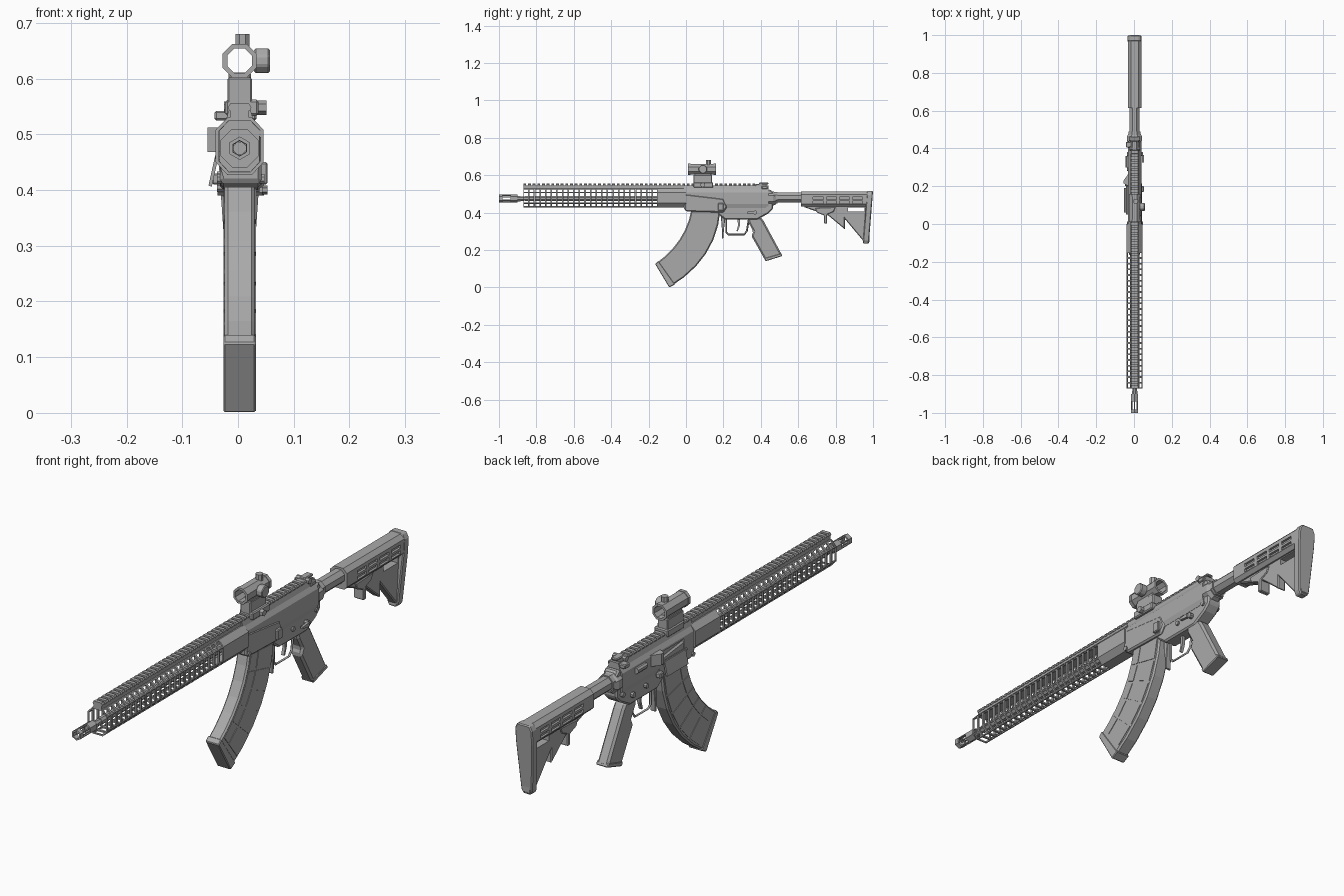
import bpy, bmesh, math
from mathutils import Vector

cube = bpy.data.objects.get("Cube")
if cube:
    bpy.data.objects.remove(cube, do_unlink=True)

CX = 0.003   # centre line of the body
CZ = 0.475   # bore height

grey = bpy.data.materials.new("gunmetal_grey")
grey.use_nodes = True
grey.diffuse_color = (0.4, 0.4, 0.4, 1)
grey.node_tree.nodes["Principled BSDF"].inputs["Base Color"].default_value = (0.4, 0.4, 0.4, 1)


def finish(name, bm, bevel=0):
    bmesh.ops.recalc_face_normals(bm, faces=bm.faces)
    me = bpy.data.meshes.new(name)
    bm.to_mesh(me)
    bm.free()
    me.materials.append(grey)
    ob = bpy.data.objects.new(name, me)
    bpy.context.collection.objects.link(ob)
    if bevel:
        mod = ob.modifiers.new("bevel", "BEVEL")
        mod.width, mod.segments, mod.limit_method = bevel, 1, "ANGLE"
    return ob


def add_prism(bm, pts, a, b, axis):
    """Extrude a profile from a to b: (y, z) along x, (x, z) along y, (x, y) along z."""
    def place(p, t):
        u, v = p
        return {"x": (CX + t, u, v), "y": (CX + u, t, v), "z": (CX + u, v, t)}[axis]
    lo = [bm.verts.new(place(p, a)) for p in pts]
    hi = [bm.verts.new(place(p, b)) for p in pts]
    bm.faces.new(lo)
    bm.faces.new(hi)
    for i in range(len(pts)):
        j = (i + 1) % len(pts)
        bm.faces.new((lo[i], lo[j], hi[j], hi[i]))


def prism(name, pts, a, b, axis="x", bevel=0):
    bm = bmesh.new()
    add_prism(bm, pts, a, b, axis)
    return finish(name, bm, bevel)


def rect(u0, u1, v0, v1):
    return [(u0, v0), (u1, v0), (u1, v1), (u0, v1)]


def box(name, x, y, z, bevel=0):
    return prism(name, rect(*y, *z), *x, "x", bevel)


def ngon(r, n, u=0, v=0):
    return [(u + r * math.cos(2 * math.pi * (i + .5) / n),
             v + r * math.sin(2 * math.pi * (i + .5) / n)) for i in range(n)]


def mirrored(half):
    return half + [(-x, z) for x, z in reversed(half)]


def shell(name, pts, ys, thick, slotted=lambda side, seg: False, margin=.006):
    """Open tube along y with optional slots punched through its panels."""
    bm = bmesh.new()
    rings = [[bm.verts.new((CX + x, y, z)) for x, z in pts] for y in ys]
    n, slots = len(pts), []
    for k in range(len(ys) - 1):
        for i in range(n):
            j = (i + 1) % n
            f = bm.faces.new((rings[k][i], rings[k][j], rings[k + 1][j], rings[k + 1][i]))
            if slotted(i, k):
                slots.append(f)
    bmesh.ops.recalc_face_normals(bm, faces=bm.faces)
    if slots:
        bmesh.ops.inset_individual(bm, faces=slots, thickness=margin)
        bmesh.ops.delete(bm, geom=slots, context="FACES")
    ob = finish(name, bm)
    mod = ob.modifiers.new("wall", "SOLIDIFY")
    mod.thickness, mod.offset = thick, -1
    return ob


def lathe(name, stations, n=8, cz=CZ):
    """Solid stepped cylinder along y from (y, radius) pairs."""
    bm = bmesh.new()
    rings = [[bm.verts.new((CX + x, y, z)) for x, z in ngon(r, n, 0, cz)] for y, r in stations]
    bm.faces.new(rings[0])
    bm.faces.new(rings[-1])
    for a, b in zip(rings, rings[1:]):
        for i in range(n):
            j = (i + 1) % n
            bm.faces.new((a[i], a[j], b[j], b[i]))
    return finish(name, bm)


def cut(ob, boxes):
    bm = bmesh.new()
    for x, y, z in boxes:
        add_prism(bm, rect(*y, *z), *x, "x")
    cutter = finish(ob.name + "_cutter", bm)
    cutter.hide_render = True
    cutter.hide_set(True)
    mod = ob.modifiers.new("cut", "BOOLEAN")
    mod.object, mod.operation, mod.solver = cutter, "DIFFERENCE", "EXACT"


# Barrel and slotted muzzle device
lathe("barrel", [(-.93, .012), (-.86, .012), (-.86, .015), (0, .015)])
shell("muzzle_device", ngon(.021, 6, 0, CZ), [-1, -.985, -.935, -.915, -.9], .007,
      lambda side, seg: seg == 1, .005)
lathe("muzzle_collar", [(-.9, .016), (-.885, .016), (-.885, .013), (-.87, .013)])

# Handguard: octagonal tube with vent slots, plain toward the receiver
octagon = mirrored([(.022, .53), (.043, .508), (.043, .45), (.022, .427)])
stations = [-.87 + .03 * i for i in range(25)] + [0]
shell("handguard", octagon, stations, .006, lambda side, seg: side != 7 and seg < 24)
lathe("barrel_nut", [(-.06, .037), (0, .037)])

# Top rail with repeated teeth
box("rail_base", (-.017, .017), (-.87, .37), (.525, .545))
tooth = prism("rail_teeth", mirrored([(.017, .555), (.021, .549), (.019, .543)]), -.87, -.855, "y")
array = tooth.modifiers.new("repeat", "ARRAY")
array.use_relative_offset, array.use_constant_offset = False, True
array.constant_offset_displace, array.count = (0, .025, 0), 50

# Receiver
upper = prism("upper_receiver", mirrored([(.019, .545), (.025, .525), (.036, .508),
                                          (.036, .445), (.03, .425)]), -.01, .44, "y")
cut(upper, [((-.06, -.028), (.06, .19), (.462, .5))])
prism("bolt_carrier", ngon(.026, 8, 0, .48), .05, .2, "y")
prism("lower_receiver", [(.16, .44), (.16, .4), (.21, .362), (.38, .362), (.44, .395),
                         (.465, .42), (.465, .51), (.45, .525), (.4, .5), (.3, .44)], -.029, .029, "x", .006)
prism("magazine_well", [(-.01, .5), (-.01, .415), (.01, .405), (.2, .4), (.22, .43), (.2, .475)],
      -.035, .039, "x", .006)
lathe("receiver_end_plate", [(.44, .042), (.465, .042), (.48, .034)])

# Right side: deflector, port cover and forward assist
prism("case_deflector", [(-.03, .2), (-.058, .215), (-.058, .23), (-.03, .27)], .468, .512, "z")
prism("port_cover", [(-.038, .46), (-.044, .462), (-.056, .408), (-.05, .406)], .06, .19, "y")
prism("port_cover_hinge", ngon(.005, 6, -.04, .458), .05, .2, "y")
prism("forward_assist", ngon(.012, 8, -.038, .49), .3, .36, "y")

# Controls and pins
box("charging_handle", (-.045, .03), (.405, .435), (.525, .542), .003)
box("bolt_catch", (.035, .05), (.17, .2), (.41, .45), .003)
box("magazine_button", (-.05, -.03), (.2, .225), (.41, .43), .003)
prism("selector_hub", ngon(.011, 8, .37, .4), -.04, .044)
prism("selector_lever", [(.365, .408), (.365, .392), (.325, .396), (.325, .404)], .04, .05)
for label, y, z in (("front", .005, .42), ("rear", .435, .425), ("trigger", .29, .405)):
    prism(label + "_pin", ngon(.009, 8, y, z), -.041, .045 if label == "front" else .036)

# Folded rear sight
box("rear_sight_base", (-.02, .02), (.37, .43), (.54, .552), .003)
box("rear_sight_leaf", (-.014, .014), (.39, .44), (.55, .56), .003)
prism("rear_sight_knob", ngon(.011, 8, .4, .549), -.028, .028)

# Magazine: curved body, raised side panels, floor plate
def bezier(p, q, r, t):
    return tuple(a * (1 - t) ** 2 + 2 * b * t * (1 - t) + c * t * t for a, b, c in zip(p, q, r))


def mag_point(t, across):
    front = Vector(bezier((.03, .42), (0, .24), (-.165, .125), t))
    back = Vector(bezier((.185, .42), (.165, .15), (-.09, 0), t))
    return tuple(front.lerp(back, across))


steps = [i / 6 for i in range(7)]
prism("magazine", [mag_point(t, 0) for t in steps] + [mag_point(t, 1) for t in reversed(steps)],
      -.027, .027, "x", .006)
for k in range(5):
    t0, t1 = .05 + k * .175, .205 + k * .175
    for s, (a, b) in enumerate(((.06, .3), (.36, .92))):
        prism(f"magazine_panel_{k}_{s}", [mag_point(t0, a), mag_point(t1, a),
                                          mag_point(t1, b), mag_point(t0, b)], -.029, .029, "x")
prism("magazine_floor_plate", [mag_point(.94, -.02), mag_point(1, 0), mag_point(1, 1),
                               mag_point(.94, 1.02)], -.029, .029, "x", .003)

# Trigger group
guard = bpy.data.curves.new("trigger_guard", "CURVE")
guard.dimensions, guard.bevel_depth, guard.bevel_resolution = "3D", .005, 0
path = [(.215, .37), (.215, .295), (.228, .283), (.31, .283), (.325, .3), (.335, .36)]
spline = guard.splines.new("POLY")
spline.points.add(len(path) - 1)
for point, (y, z) in zip(spline.points, path):
    point.co = (CX, y, z, 1)
guard.materials.append(grey)
bpy.context.collection.objects.link(bpy.data.objects.new("trigger_guard", guard))
prism("trigger", [(.275, .37), (.29, .37), (.288, .33), (.277, .3), (.27, .302), (.278, .33)], -.006, .006)
prism("magazine_lever", [(.185, .4), (.21, .37), (.202, .3), (.2, .262), (.192, .262), (.192, .31)],
      -.012, .012, "x", .002)

# Pistol grip
prism("pistol_grip", [(.33, .37), (.4, .375), (.415, .355), (.515, .17), (.425, .142),
                      (.35, .275), (.36, .3), (.335, .345)], -.024, .024, "x", .008)
prism("grip_cap", [(.508, .182), (.516, .168), (.426, .14), (.418, .156)], -.026, .026, "x", .003)

# Buffer tube and stock
lathe("buffer_tube", [(.46, .034), (.49, .034), (.49, .029), (.64, .029)], 8, .48)
housing = prism("stock_housing", mirrored([(.02, .514), (.036, .498), (.036, .445), (.024, .432)]),
                .615, .97, "y")
cut(housing, [((s - .012, s + .012), (y, y + .055), (z, z + .013))
              for s in (-.039, .039) for y in (.68, .75, .82, .89) for z in (.449, .471)])
web = prism("stock_web", [(.64, .445), (.63, .43), (.7, .405), (.76, .385), (.85, .31), (.85, .365),
                          (.955, .24), (.98, .24), (.98, .445)], -.018, .018, "x", .004)
cut(web, [((-.05, .05), (.865, .955), (.405, .428))])
prism("stock_lever", [(.69, .425), (.8, .43), (.79, .405), (.755, .39), (.755, .342), (.738, .342),
                      (.738, .385), (.7, .4)], -.022, .022, "x", .003)
butt = prism("butt_pad", mirrored([(.026, .515), (.037, .495), (.037, .44), (.024, .25), (.016, .235)]),
             .968, 1, "y", .004)
for v in butt.data.vertices:
    v.co.y -= (.515 - v.co.z) * .08

# Red dot sight on its riser
shell("sight_tube", ngon(.031, 8, 0, .632), [.01, .04, .13, .16], .007)
box("sight_body", (-.02, .02), (.045, .135), (.596, .611), .003)
box("sight_riser", (-.022, .022), (.04, .14), (.555, .602), .003)
box("sight_clamp", (-.026, .034), (.04, .145), (.533, .562), .004)
prism("clamp_nut", ngon(.013, 6, .09, .548), .03, .048)
prism("side_turret", ngon(.024, 8, .09, .632), .026, .054, "x", .003)
prism("top_turret", ngon(.014, 8, .005, .12), .655, .68, "z")
for label, y in (("front", .012), ("rear", .148)):
    shell(label + "_lens_ring", ngon(.033, 8, 0, .632), [y - .002, y + .012], .006)
